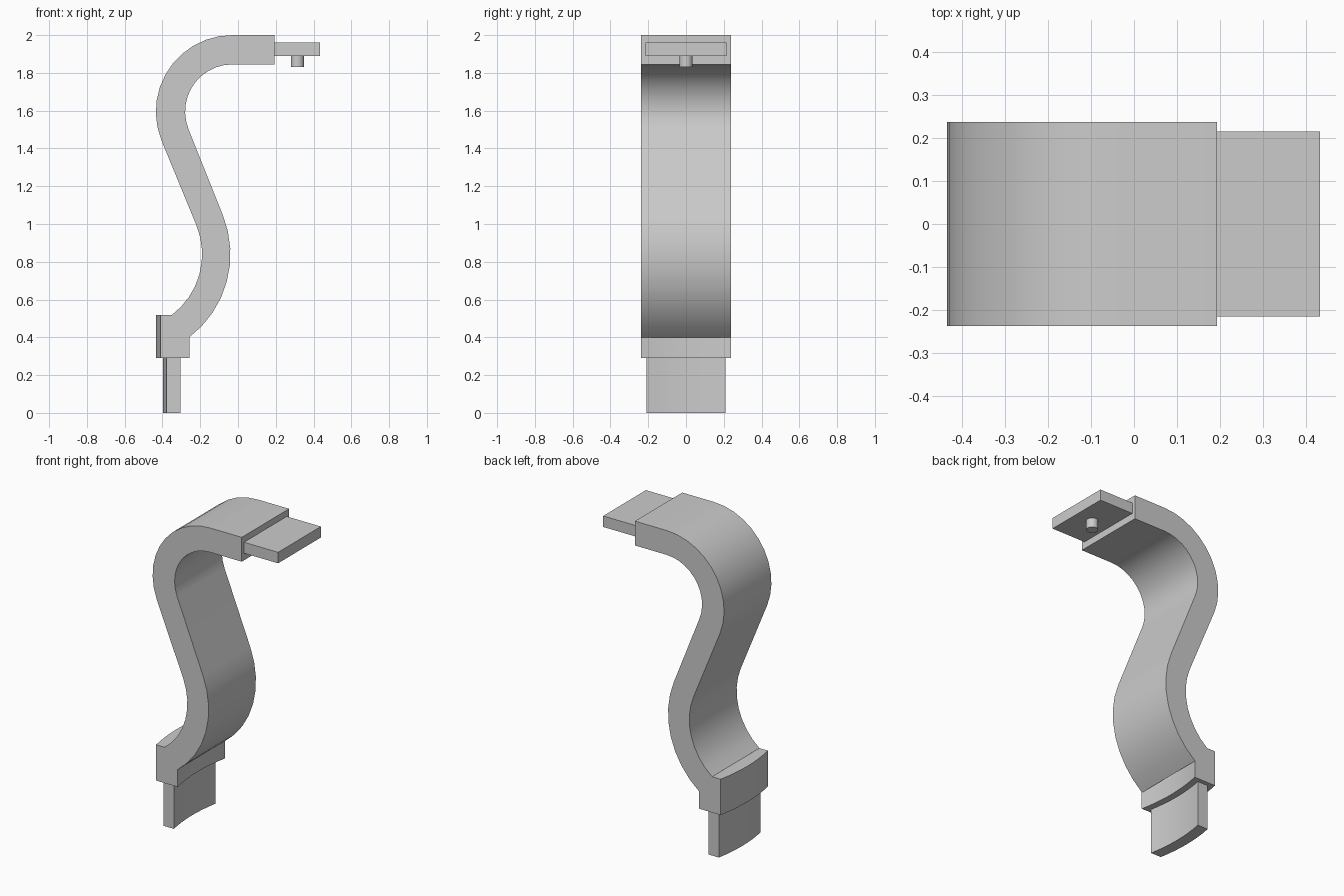
import bpy, bmesh, math

if "Cube" in bpy.data.objects:
    bpy.data.objects.remove(bpy.data.objects["Cube"])


def arc(cx, cy, r, a0, a1, n):
    """Points along an arc, angles in degrees."""
    return [(cx + r * math.cos(math.radians(a0 + (a1 - a0) * i / n)),
             cy + r * math.sin(math.radians(a0 + (a1 - a0) * i / n)))
            for i in range(n + 1)]


def extrude(name, pts, lo, hi, axis):
    """Extrude a closed profile along 'y' (profile in xz) or 'z' (profile in xy)."""
    bm = bmesh.new()
    place = (lambda p, h: (p[0], h, p[1])) if axis == 'y' else (lambda p, h: (p[0], p[1], h))
    face = bm.faces.new([bm.verts.new(place(p, lo)) for p in pts])
    new = bmesh.ops.extrude_face_region(bm, geom=[face])['geom']
    vec = (0, hi - lo, 0) if axis == 'y' else (0, 0, hi - lo)
    bmesh.ops.translate(bm, vec=vec, verts=[v for v in new if isinstance(v, bmesh.types.BMVert)])
    bmesh.ops.recalc_face_normals(bm, faces=bm.faces)
    mesh = bpy.data.meshes.new(name)
    bm.to_mesh(mesh)
    bm.free()
    obj = bpy.data.objects.new(name, mesh)
    bpy.context.collection.objects.link(obj)
    smooth(obj)
    return obj


def smooth(obj):
    bpy.ops.object.select_all(action='DESELECT')
    obj.select_set(True)
    bpy.context.view_layer.objects.active = obj
    bpy.ops.object.shade_smooth_by_angle(angle=math.radians(30))


def bowed_slab(name, x_outer, x_inner, half, sag, z0, z1):
    """Slab bulging toward -x; x_outer is its middle, x_inner its front corners."""
    r = (half * half + sag * sag) / (2 * sag)
    a = math.degrees(math.asin(half / r))
    outer = arc(x_outer + r, 0, r, 180 - a, 180 + a, 8)
    inner = arc(x_inner - sag + r, 0, r, 180 + a, 180 - a, 8)
    return extrude(name, outer + inner, z0, z1, 'z')


# S-shaped strap
strap = [(0.193, 2.0)]
strap += arc(-0.03, 1.595, 0.405, 90, 202, 11)
strap += arc(-0.593, 0.84, 0.403, 22, -53, 8)
strap += arc(-0.593, 0.84, 0.553, -53, 22, 8)
strap += arc(-0.03, 1.595, 0.25, 202, 90, 11)
strap += [(0.193, 1.845)]
extrude("strap", strap, -0.238, 0.238, 'y')

# Curved foot block and its insert tab
bowed_slab("foot_block", -0.435, -0.258, 0.238, 0.025, 0.29, 0.518)
bowed_slab("foot_tab", -0.398, -0.305, 0.21, 0.02, 0.0, 0.29)

# Top plate
extrude("top_plate", [(0.193, 1.89), (0.433, 1.89), (0.433, 1.96), (0.193, 1.96)],
        -0.215, 0.215, 'y')

# Peg under the plate
extrude("peg", arc(0.315, 0, 0.035, 0, 345, 23), 1.83, 1.89, 'z')
